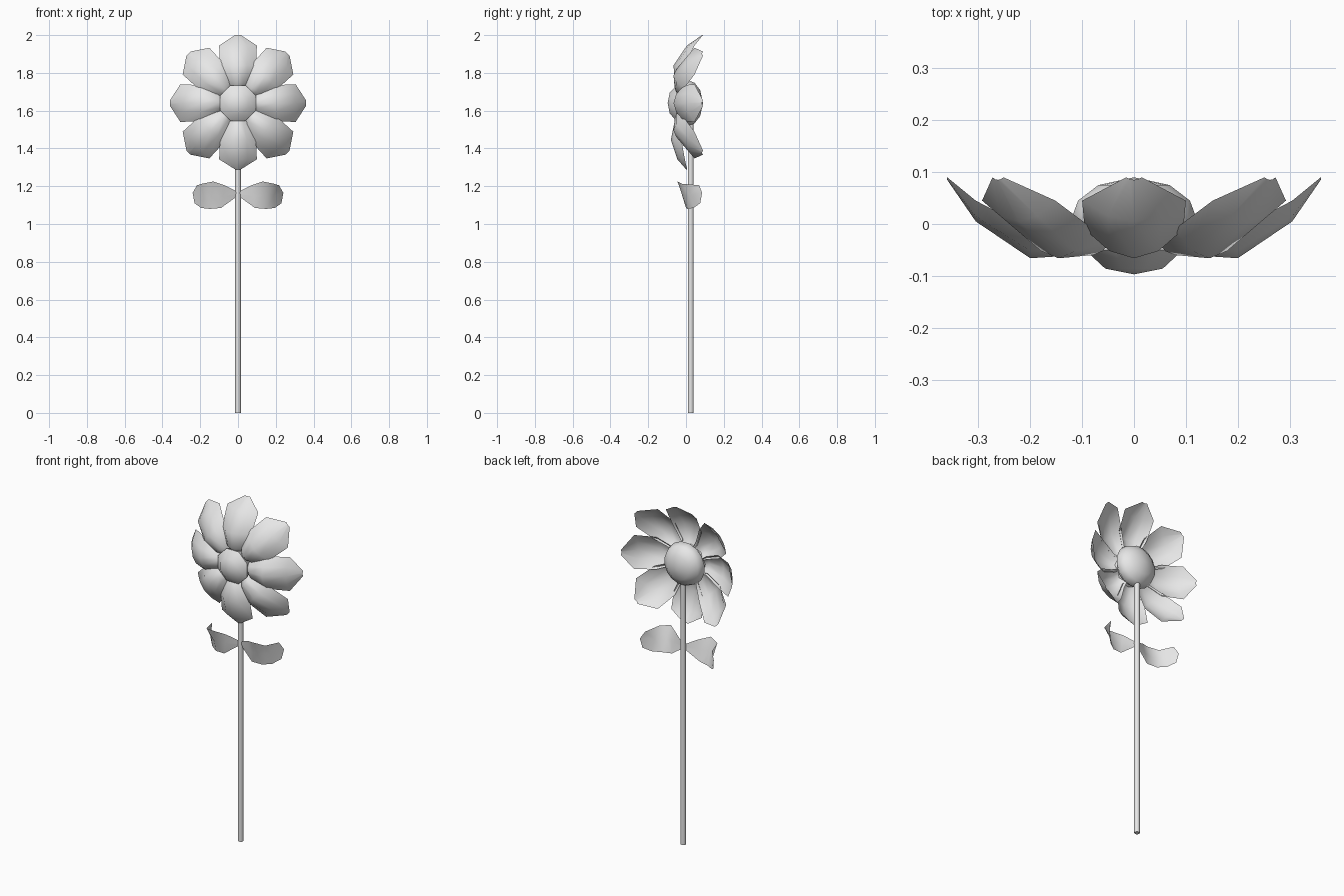
import bpy, bmesh, math
from mathutils import Vector

cube = bpy.data.objects.get("Cube")
if cube:
    bpy.data.objects.remove(cube, do_unlink=True)

grey = bpy.data.materials.new("plain grey")
grey.use_nodes = True
grey.diffuse_color = (0.8, 0.8, 0.8, 1)
grey.node_tree.nodes["Principled BSDF"].inputs["Base Color"].default_value = (0.8, 0.8, 0.8, 1)

HEAD_Z = 1.64
STEM_Y = 0.025


def finish(name, bm, smooth_angle=60):
    """Turn a bmesh into a smooth shaded grey object."""
    mesh = bpy.data.meshes.new(name)
    bm.to_mesh(mesh)
    bm.free()
    obj = bpy.data.objects.new(name, mesh)
    bpy.context.collection.objects.link(obj)
    mesh.materials.append(grey)
    bpy.ops.object.select_all(action='DESELECT')
    obj.select_set(True)
    bpy.context.view_layer.objects.active = obj
    bpy.ops.object.shade_smooth_by_angle(angle=math.radians(smooth_angle))
    return obj


def skin(bm, rows, closed=False):
    """Join neighbouring rows of points with quads."""
    verts = [[bm.verts.new(p) for p in row] for row in rows]
    n = len(rows[0])
    for a, b in zip(verts, verts[1:]):
        for i in range(n if closed else n - 1):
            j = (i + 1) % n
            bm.faces.new((a[i], a[j], b[j], b[i]))
    return verts


def lathe(name, profile, sides):
    """Revolve (radius, depth) points about the front-back axis of the head."""
    bm = bmesh.new()
    rows = []
    for r, y in profile:
        ring = [math.tau * (i + 0.5) / sides for i in range(sides)]
        rows.append([(r * math.cos(a), y, HEAD_Z + r * math.sin(a)) for a in ring])
    skin(bm, rows, closed=True)
    bmesh.ops.remove_doubles(bm, verts=bm.verts, dist=0.0005)
    bmesh.ops.recalc_face_normals(bm, faces=bm.faces)
    return finish(name, bm)


# Petals: cupped shells, rows of (radius, half width, ridge depth, edge depth)
PETAL = [(0.07, 0.03, -0.03, 0.0), (0.11, 0.055, -0.06, -0.03),
         (0.2, 0.095, -0.066, -0.01), (0.305, 0.1, 0.005, 0.045),
         (0.36, 0.015, 0.085, 0.09)]


def petal(name, angle, stretch=1.0, lean=0.0):
    out = Vector((math.cos(angle), 0, math.sin(angle)))
    side = Vector((-math.sin(angle), 0, math.cos(angle)))
    rows = []
    for r, w, ridge, edge in PETAL:
        row = []
        for t in (-1, -0.5, 0, 0.5, 1):
            p = out * r * stretch + side * w * t
            p.y = ridge + (edge - ridge) * t * t - lean * r ** 3
            p.z += HEAD_Z
            row.append(p)
        rows.append(row)
    bm = bmesh.new()
    skin(bm, rows)
    finish(name, bm)


for i in range(8):
    diagonal = i % 2 == 1
    petal(f"petal_{i + 1}", math.tau * i / 8,
          stretch=1.03 if diagonal else (0.975 if i == 6 else 1.0),
          lean=1.8 if i == 6 else 0.0)

# Flower centre in front and rounded calyx behind
lathe("flower_centre", [(0.085, 0.0), (0.102, -0.05), (0.06, -0.086), (0, -0.097)], 8)
lathe("calyx", [(0.10, -0.025), (0.125, 0.005), (0.11, 0.045), (0.07, 0.075), (0, 0.09)], 16)

# Stem
bm = bmesh.new()
bmesh.ops.create_cone(bm, cap_ends=True, segments=8, radius1=0.0155, radius2=0.0155, depth=1.56)
bmesh.ops.translate(bm, verts=bm.verts, vec=(0, STEM_Y, 0.78))
finish("stem", bm)

# Leaves: mirrored pair of curled blades, each row runs bottom, middle, top
LEAF = [[(0.0, 0.025, 1.15), (0.0, 0.02, 1.16), (0.0, 0.025, 1.17)],
        [(0.09, 0.0, 1.085), (0.08, -0.005, 1.15), (0.07, -0.01, 1.205)],
        [(0.15, 0.01, 1.08), (0.14, -0.02, 1.15), (0.13, -0.045, 1.225)],
        [(0.195, 0.04, 1.085), (0.19, 0.02, 1.15), (0.19, -0.02, 1.213)],
        [(0.23, 0.075, 1.11), (0.24, 0.085, 1.165), (0.217, 0.07, 1.205)]]
for name, sign in (("left_leaf", 1), ("right_leaf", -1)):
    bm = bmesh.new()
    skin(bm, [[(x * sign, y, z) for x, y, z in row] for row in LEAF])
    if sign < 0:
        bmesh.ops.reverse_faces(bm, faces=bm.faces)
    finish(name, bm)
